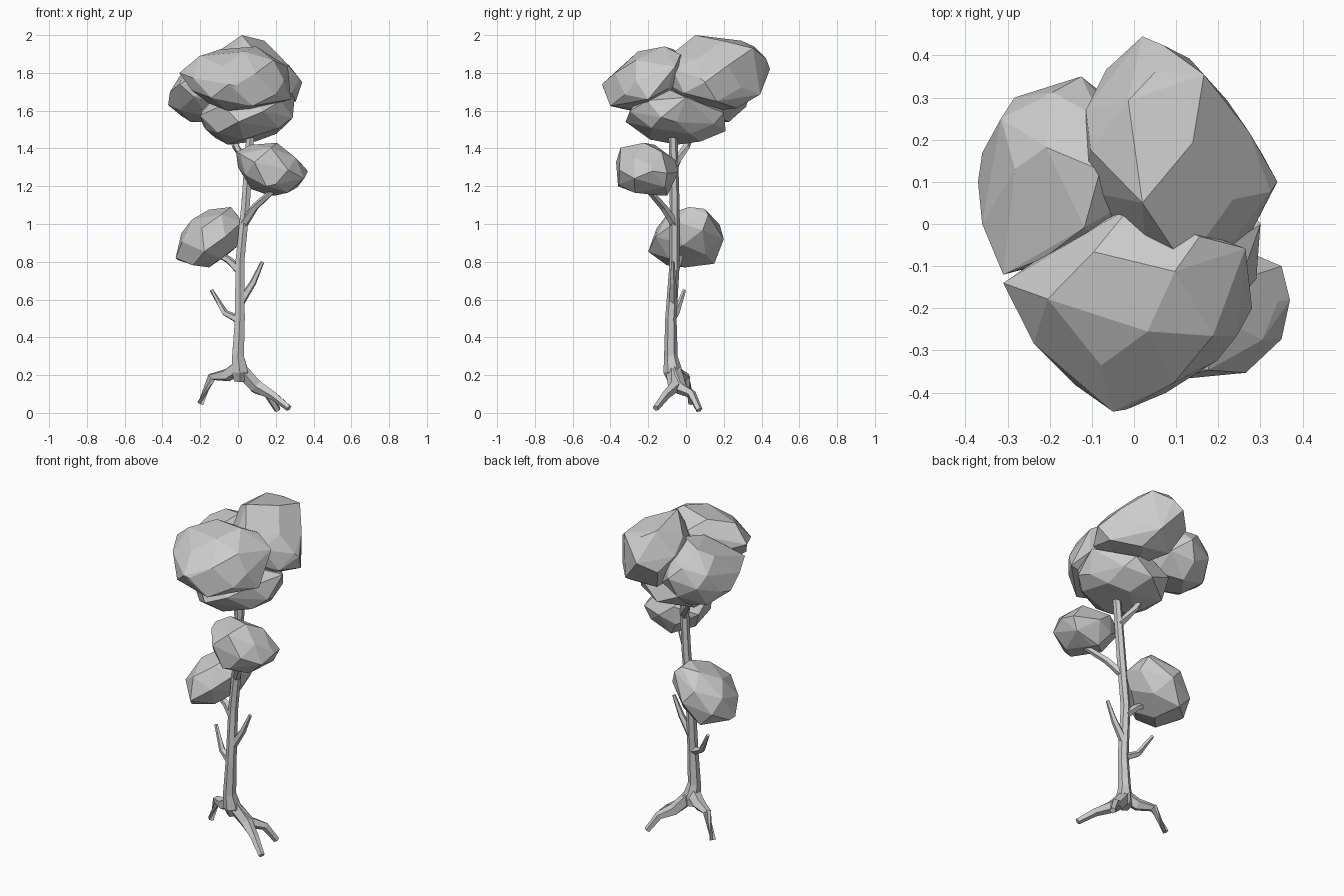
import bpy
import bmesh
import math
import random
from mathutils import Vector

default_cube = bpy.data.objects.get("Cube")
if default_cube:
    bpy.data.objects.remove(default_cube, do_unlink=True)


def make_material(name, colour):
    material = bpy.data.materials.new(name)
    material.use_nodes = True
    material.diffuse_color = colour
    shader = next(n for n in material.node_tree.nodes if n.type == "BSDF_PRINCIPLED")
    shader.inputs["Base Color"].default_value = colour
    return material


plain_grey = make_material("plain grey", (0.6, 0.6, 0.6, 1))


def add_object(name, bm):
    """Turn a bmesh into a flat shaded grey object."""
    mesh = bpy.data.meshes.new(name)
    bmesh.ops.recalc_face_normals(bm, faces=bm.faces)
    bm.to_mesh(mesh)
    bm.free()
    mesh.materials.append(plain_grey)
    obj = bpy.data.objects.new(name, mesh)
    bpy.context.collection.objects.link(obj)
    return obj


def limb(name, path, radii, sides=5):
    """Tapered, faceted tube along a path of points."""
    bm = bmesh.new()
    points = [Vector(p) for p in path]
    rings = []
    for i, point in enumerate(points):
        along = (points[min(i + 1, len(points) - 1)] - points[max(i - 1, 0)]).normalized()
        guide = Vector((1, 0, 0)) if abs(along.z) > 0.8 else Vector((0, 0, 1))
        u = along.cross(guide).normalized()
        v = along.cross(u)
        ring = []
        for k in range(sides):
            angle = math.tau * k / sides
            offset = u * math.cos(angle) + v * math.sin(angle)
            ring.append(bm.verts.new(point + offset * radii[i]))
        rings.append(ring)
    for low, high in zip(rings, rings[1:]):
        for k in range(sides):
            n = (k + 1) % sides
            bm.faces.new((low[k], low[n], high[n], high[k]))
    bm.faces.new(rings[0])
    bm.faces.new(rings[-1])
    return add_object(name, bm)


def leaf_clump(name, low, high, seed, lean=(0, 0), knobs=(), cuts=(), count=26):
    """Chunky faceted clump filling a box.

    Lean shears it, knobs are extra corners, and cuts are planes
    (point, normal) that flatten whatever lies beyond them.
    """
    rng = random.Random(seed)
    low, high = Vector(low), Vector(high)
    centre, half = (low + high) / 2, (high - low) / 2
    cloud = []
    for i in range(count):
        # evenly spread directions with a little irregularity
        z = 1 - (2 * i + 1) / count
        angle = i * math.pi * (3 - math.sqrt(5)) + rng.uniform(-0.2, 0.2)
        r = math.sqrt(1 - z * z)
        p = Vector((r * math.cos(angle), r * math.sin(angle), z)) * rng.uniform(0.93, 1.08)
        p.x += lean[0] * p.z
        p.y += lean[1] * p.z
        cloud.append(p)
    # fit the cloud to the box exactly
    for axis in range(3):
        values = [p[axis] for p in cloud]
        a, b = min(values), max(values)
        for p in cloud:
            p[axis] = centre[axis] + half[axis] * (2 * (p[axis] - a) / (b - a) - 1)
    for point, normal in cuts:
        normal = Vector(normal).normalized()
        for p in cloud:
            beyond = (p - Vector(point)).dot(normal)
            if beyond > 0:
                p -= normal * beyond
    bm = bmesh.new()
    for p in cloud + [Vector(k) for k in knobs]:
        bm.verts.new(p)
    hull = bmesh.ops.convex_hull(bm, input=bm.verts)
    loose = {g for g in hull["geom_interior"] + hull["geom_unused"]
             if isinstance(g, bmesh.types.BMVert)}
    bmesh.ops.delete(bm, geom=list(loose), context="VERTS")
    bmesh.ops.dissolve_limit(bm, angle_limit=math.radians(8), verts=bm.verts, edges=bm.edges)
    return add_object(name, bm)


# Trunk with a flared foot
limb("trunk",
     [(0.01, -0.06, 0.17), (0.01, -0.07, 0.22), (0, -0.08, 0.3), (0.01, -0.08, 0.5),
      (0.01, -0.06, 0.8), (0.04, -0.06, 1.1), (0.07, -0.07, 1.55)],
     [0.035, 0.05, 0.036, 0.03, 0.027, 0.026, 0.023], sides=6)

# Roots
root_top = (0, -0.07, 0.24)
root_radii = [0.04, 0.036, 0.024, 0.018]
limb("left_front_root",
     [root_top, (0.1, -0.06, 0.14), (0.19, -0.11, 0.09), (0.27, -0.16, 0.025)], root_radii)
limb("left_back_root",
     [root_top, (0.1, -0.03, 0.13), (0.16, 0.03, 0.1), (0.21, 0.07, 0.015)], root_radii)
limb("right_root",
     [root_top, (-0.06, -0.04, 0.2), (-0.14, 0, 0.19), (-0.2, 0.03, 0.05)], root_radii)

# Bare branches
twig_radii = [0.024, 0.018, 0.01]
limb("low_right_branch",
     [(0.01, -0.08, 0.49), (-0.07, -0.05, 0.53), (-0.14, -0.01, 0.65)], twig_radii)
limb("low_left_branch",
     [(0.01, -0.07, 0.58), (0.08, -0.07, 0.69), (0.13, -0.07, 0.8)], twig_radii)

# Branches that carry leaves
branch_radii = [0.024, 0.02, 0.016]
limb("right_leaf_branch",
     [(0.01, -0.06, 0.75), (-0.05, -0.04, 0.81), (-0.14, -0.02, 0.86)], branch_radii)
limb("left_leaf_branch",
     [(0.03, -0.06, 1), (0.09, -0.12, 1.09), (0.19, -0.2, 1.18)], branch_radii)
limb("crown_branch",
     [(0.05, -0.06, 1.31), (-0.01, 0, 1.41), (-0.08, 0.07, 1.58)], branch_radii)

# Small leaf clumps
leaf_clump("right_leaf_clump", (-0.33, -0.2, 0.77), (0.03, 0.2, 1.09), 3, lean=(0.35, 0.1),
           knobs=[(-0.32, 0.04, 0.81), (-0.04, 0.1, 1.08), (-0.2, 0.15, 0.79)], count=22)
leaf_clump("left_leaf_clump", (0, -0.37, 1.15), (0.35, -0.04, 1.43), 5, lean=(-0.15, -0.1),
           knobs=[(0.37, -0.18, 1.28), (-0.01, -0.2, 1.38), (0.35, -0.1, 1.27),
                  (0.17, -0.1, 1.15), (0.15, -0.36, 1.2)], count=20)

# Crown
leaf_clump("crown_lower", (-0.2, -0.32, 1.42), (0.29, 0.21, 1.72), 8, lean=(0.1, -0.15),
           knobs=[(0.3, 0, 1.67), (0.27, -0.05, 1.54), (-0.17, -0.1, 1.5)])
leaf_clump("crown_front", (-0.25, -0.44, 1.6), (0.28, 0.04, 1.94), 11, lean=(0, 0.45),
           knobs=[(-0.31, -0.14, 1.8), (-0.05, -0.445, 1.74), (0.28, -0.2, 1.66)],
           cuts=[((0.2, -0.32, 1.8), (1, -0.8, 0))])
leaf_clump("crown_back", (-0.12, -0.1, 1.6), (0.33, 0.44, 1.98), 14, lean=(-0.1, 0.1),
           knobs=[(0.02, 0.05, 2), (0.34, 0.1, 1.75), (0.02, 0.445, 1.82),
                  (0.12, -0.1, 1.88), (0.05, 0.36, 1.94)],
           cuts=[((0.26, 0.25, 1.8), (1, 0.9, 0)), ((0.24, 0.1, 1.87), (1, 0, 1))])
leaf_clump("crown_right", (-0.36, -0.1, 1.54), (0.02, 0.35, 1.89), 17, lean=(0.2, 0),
           knobs=[(-0.37, 0.1, 1.63), (-0.36, 0, 1.7), (-0.31, -0.12, 1.74),
                  (-0.3, 0.25, 1.77)])
